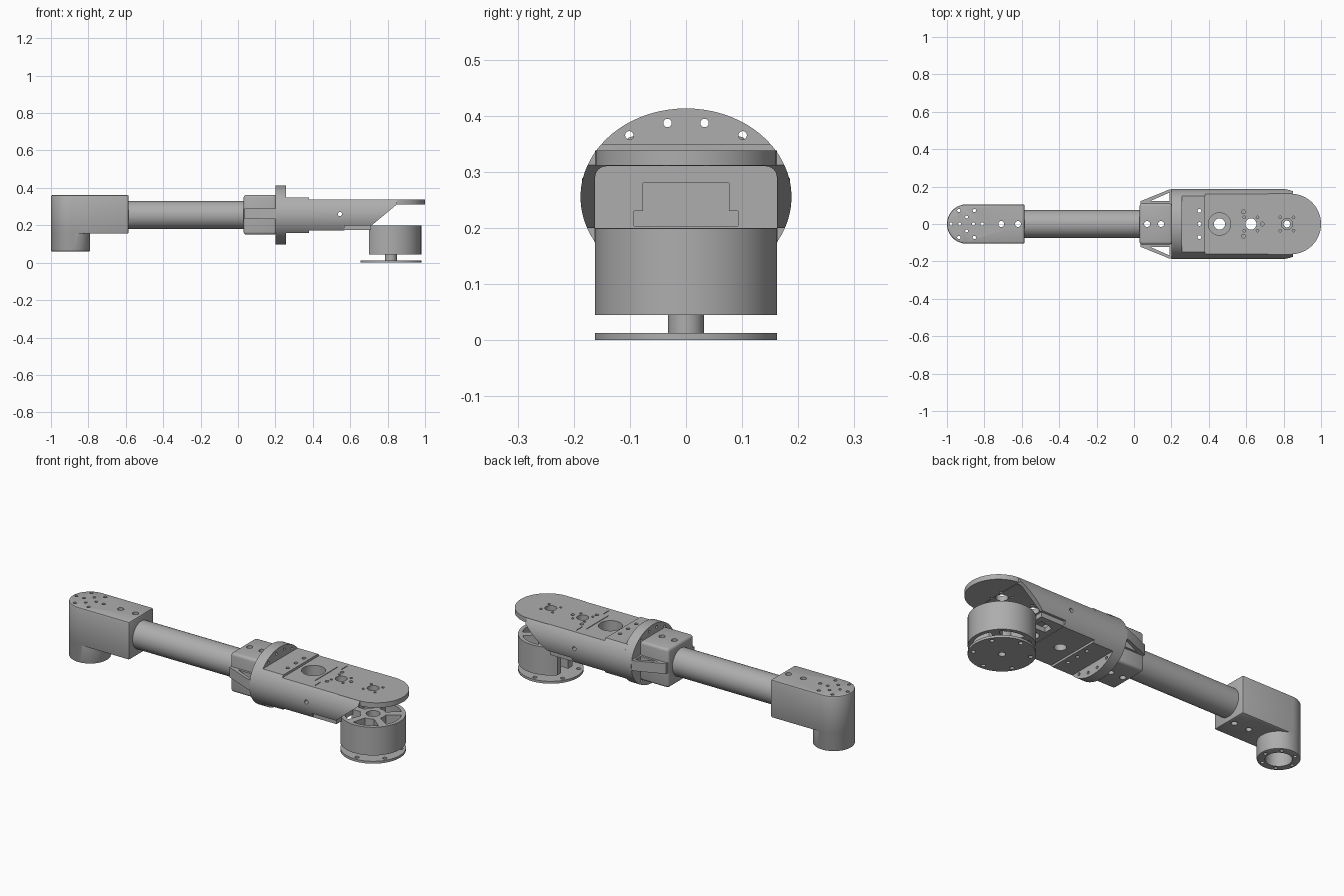
import bpy, bmesh, math
from math import pi, sin, cos, asin

if "Cube" in bpy.data.objects:
    bpy.data.objects.remove(bpy.data.objects["Cube"])

GREY = (0.42, 0.42, 0.42, 1)
metal = bpy.data.materials.new("plain grey metal")
metal.use_nodes = True
metal.diffuse_color = GREY
metal.node_tree.nodes["Principled BSDF"].inputs["Base Color"].default_value = GREY

MID = 0.255            # height of the arm axis
MOTOR_X = 0.8175       # axis of the lower drive
ELBOW_X = -0.895       # axis of the far joint


def arc(cx, cy, rx, ry=None, a0=0, a1=2 * pi, n=48):
    ry = ry or rx
    full = abs(a1 - a0 - 2 * pi) < 1e-6
    count = n if full else n + 1
    return [(cx + rx * cos(a0 + (a1 - a0) * i / n), cy + ry * sin(a0 + (a1 - a0) * i / n))
            for i in range(count)]


def rect(x0, x1, y0, y1):
    return [(x0, y0), (x1, y0), (x1, y1), (x0, y1)]


def clipped_oval(h):
    """Arm cross-section: an oval with flat top and bottom."""
    a = asin(h / 0.158)
    return (arc(0, MID, 0.188, 0.158, -a, a, 24)
            + arc(0, MID, 0.188, 0.158, pi - a, pi + a, 24))


def prism(name, outlines, lo, hi, axis="z"):
    """Extrude one or more outlines along an axis."""
    if isinstance(outlines[0][0], (int, float)):
        outlines = [outlines]
    place = {"x": lambda u, v, w: (w, u, v),
             "y": lambda u, v, w: (u, w, v),
             "z": lambda u, v, w: (u, v, w)}[axis]
    bm = bmesh.new()
    for pts in outlines:
        a = [bm.verts.new(place(u, v, lo)) for u, v in pts]
        b = [bm.verts.new(place(u, v, hi)) for u, v in pts]
        bm.faces.new(a)
        bm.faces.new(b)
        for i in range(len(pts)):
            j = (i + 1) % len(pts)
            bm.faces.new((a[i], a[j], b[j], b[i]))
    bmesh.ops.recalc_face_normals(bm, faces=bm.faces)
    me = bpy.data.meshes.new(name)
    bm.to_mesh(me)
    bm.free()
    me.materials.append(metal)
    ob = bpy.data.objects.new(name, me)
    bpy.context.collection.objects.link(ob)
    return ob


def apply(ob, mod):
    bpy.context.view_layer.objects.active = ob
    bpy.ops.object.modifier_apply(modifier=mod.name)


def combine(ob, other, operation="DIFFERENCE"):
    mod = ob.modifiers.new("combine", "BOOLEAN")
    mod.operation, mod.solver, mod.object = operation, "EXACT", other
    apply(ob, mod)
    bpy.data.objects.remove(other)


def cut(ob, outlines, lo, hi, axis="z"):
    combine(ob, prism("cutter", outlines, lo, hi, axis))


def drill(ob, spots, r, lo=-1, hi=1, axis="z", n=20):
    cut(ob, [arc(x, y, r, n=n) for x, y in spots], lo, hi, axis)


def ring(cx, cy, r, n, start=0):
    return [(cx + r * cos(start + 2 * pi * i / n), cy + r * sin(start + 2 * pi * i / n))
            for i in range(n)]


def bevel(ob, width, segments=2):
    mod = ob.modifiers.new("bevel", "BEVEL")
    mod.width, mod.segments, mod.limit_method = width, segments, "ANGLE"
    mod.angle_limit = math.radians(50)
    apply(ob, mod)


# Far joint: block with a rounded end and a hollow stub below
block = prism("elbow_block", arc(ELBOW_X, 0, 0.105, None, pi / 2, 3 * pi / 2, 32)
              + [(-0.585, -0.105), (-0.585, 0.105)], 0.155, 0.362)
bevel(block, 0.008)
stub = prism("elbow_stub", arc(ELBOW_X, 0, 0.1045), 0.06, 0.25)
bevel(stub, 0.006)
combine(block, stub, "UNION")
drill(block, [(ELBOW_X, 0)], 0.065, 0, 0.335, n=40)
drill(block, ring(ELBOW_X, 0, 0.083, 6), 0.009)
drill(block, ring(ELBOW_X, 0, 0.037, 4), 0.008)
drill(block, [(-0.71, 0), (-0.62, 0)], 0.016)

# Long round tube
tube = prism("arm_tube", arc(0, MID, 0.075), -0.65, 0.18, "x")
drill(tube, [(-0.62, 0), (0.07, 0), (0.145, 0)], 0.016)

# Clamp holding the tube, with open triangular gussets on both sides
clamp = prism("tube_clamp", rect(-0.11, 0.11, 0.15, 0.363), 0.03, 0.205, "x")
bevel(clamp, 0.015, 3)
drill(clamp, [(0.07, 0), (0.145, 0)], 0.016)
for side, label in ((1, "left"), (-1, "right")):
    outer = [(0.035, 0.105), (0.205, 0.105), (0.205, 0.185), (0.19, 0.185), (0.035, 0.122)]
    inner = [(0.085, 0.122), (0.19, 0.122), (0.19, 0.168)]
    gusset = prism(label + "_gusset", [(x, y * side) for x, y in outer], 0.233, 0.289)
    cut(gusset, [(x, y * side) for x, y in inner], 0.1, 0.4)

# Oval mounting flange with bolt holes
flange = prism("oval_flange", arc(0, MID, 0.188, 0.158, n=72), 0.2, 0.256, "x")
bolts = [(sy * y, MID + sz * z) for sy in (1, -1) for sz in (1, -1)
         for y, z in ((0.101, 0.11), (0.033, 0.132))]
drill(flange, bolts, 0.0075, axis="x")

# Collar behind the flange
collar = prism("wrist_collar", clipped_oval(0.095), 0.25, 0.38, "x")
drill(collar, [(0.35, 0), (0.35, 0.07), (0.35, -0.07)], 0.01)

# Hollow forearm with a sloping mouth and a rounded top plate
forearm = prism("forearm_shell", clipped_oval(0.083), 0.375, 0.85, "x")
cut(forearm, [(0.57, 0.1), (0.57, 0.2), (0.715, 0.2), (0.85, 0.312), (0.9, 0.312), (0.9, 0.1)],
    -0.3, 0.3, "y")
cut(forearm, [(-0.162, 0.15), (0.162, 0.15)] + arc(0.142, 0.29, 0.02, None, 0, pi / 2, 6)
    + arc(-0.142, 0.29, 0.02, None, pi / 2, pi, 6), 0.575, 0.95, "x")
cut(forearm, [(-0.093, 0.203), (0.093, 0.203), (0.093, 0.23), (0.077, 0.23), (0.077, 0.28),
              (-0.077, 0.28), (-0.077, 0.23), (-0.093, 0.23)], 0.53, 0.6, "x")
plate = prism("top_plate", arc(0.838, 0, 0.162, None, -pi / 2, pi / 2, 40)
              + [(0.72, 0.162), (0.72, -0.162)], 0.311, 0.338)
combine(forearm, plate, "UNION")
drill(forearm, [(0.457, 0)], 0.06, 0.215, 0.5, n=40)
drill(forearm, [(0.457, 0), (0.625, 0), (MOTOR_X, 0)], 0.03, n=28)
drill(forearm, [(0.585, 0.065), (0.585, -0.065), (0.685, 0)], 0.01, 0.28, 0.5)
for x in (0.625, MOTOR_X):
    drill(forearm, ring(x, 0, 0.05, 4, pi / 4), 0.007, 0.28, 0.5, n=12)
drill(forearm, [(0.545, 0.26)], 0.011, -0.4, 0.4, "y")
cut(forearm, [rect(0.53, 0.534, -0.09, 0.1), rect(0.562, 0.566, 0.09, 0.14),
              rect(0.562, 0.566, -0.14, -0.09)], 0.333, 0.5)

# Slotted bracket joining the forearm to the lower drive
bracket = prism("drive_bracket", rect(0.565, 0.71, -0.163, 0.163), 0.174, 0.2)
drill(bracket, [(0.625, 0)], 0.03)
cut(bracket, [[(0.6, s * 0.06), (0.68, s * 0.06), (0.68, s * 0.13), (0.6, s * 0.11)]
              for s in (1, -1)], 0, 1)

# Lower drive housing: round, flat towards the arm, with five wedge openings
housing = prism("drive_housing", arc(MOTOR_X, 0, 0.1625, n=72), 0.045, 0.199)
cut(housing, rect(0.5, 0.7, -0.3, 0.3), 0, 0.4)
wedges = []
for i in range(5):
    a = i * 2 * pi / 5
    wedges.append(arc(MOTOR_X, 0, 0.142, None, a - 0.48, a + 0.48, 10)
                  + arc(MOTOR_X, 0, 0.065, None, a + 0.36, a - 0.36, 6))
cut(housing, wedges, 0, 0.4)
drill(housing, [(MOTOR_X, 0)], 0.035, 0.1, 0.4, n=32)
drill(housing, [(MOTOR_X, 0)], 0.018, 0, 0.4)

# Output shaft and round output plate
shaft = prism("output_shaft", arc(MOTOR_X, 0, 0.032, n=32), 0.01, 0.06)
drill(shaft, [(MOTOR_X, 0)], 0.018)
drill(shaft, [(MOTOR_X, 0.028)], 0.004, -1, 1, "z", 10)
disc = prism("output_disc", arc(MOTOR_X, 0, 0.1625, n=72), 0, 0.013)
drill(disc, [(MOTOR_X, 0)], 0.018)
drill(disc, ring(MOTOR_X, 0, 0.138, 6, pi / 6), 0.011)

# Smooth the curved walls and keep the edges sharp
for ob in bpy.context.collection.objects:
    if ob.type == "MESH" and metal.name in ob.data.materials:
        bpy.ops.object.select_all(action="DESELECT")
        ob.select_set(True)
        bpy.context.view_layer.objects.active = ob
        bpy.ops.object.shade_smooth_by_angle(angle=math.radians(30))
